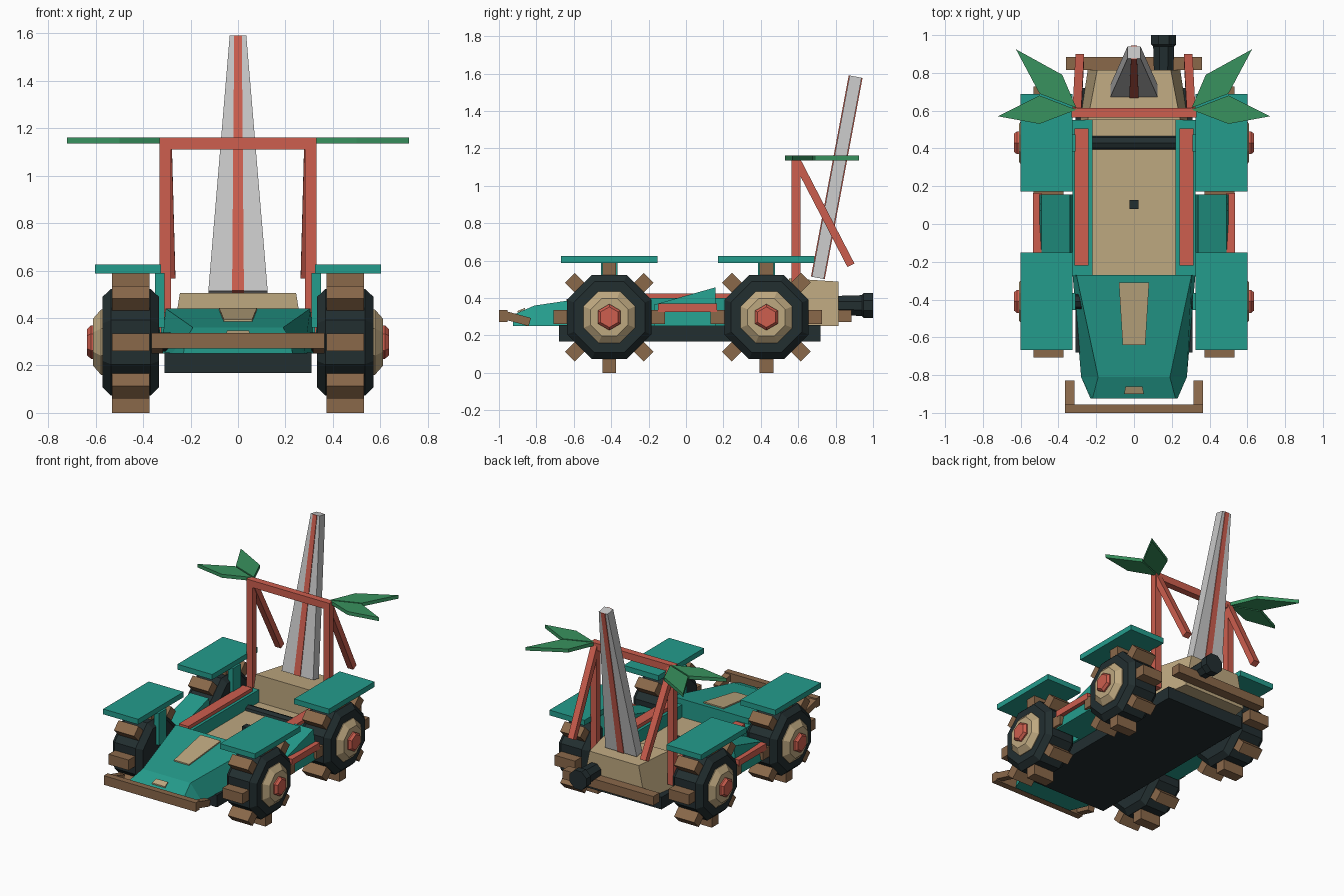
import bpy, bmesh, math
from mathutils import Vector, Matrix

if "Cube" in bpy.data.objects:
    bpy.data.objects.remove(bpy.data.objects["Cube"])


def material(name, rgb):
    lin = [((c / 255 + 0.055) / 1.055) ** 2.4 for c in rgb] + [1]
    m = bpy.data.materials.new(name)
    m.use_nodes = True
    m.diffuse_color = lin
    m.node_tree.nodes["Principled BSDF"].inputs["Base Color"].default_value = lin
    return m


TEAL = material("teal", (36, 156, 140))
RED = material("coral red", (205, 94, 78))
TAN = material("tan", (190, 168, 128))
BROWN = material("brown", (138, 104, 74))
BLACK = material("charcoal", (34, 46, 48))
GREY = material("light grey", (200, 200, 200))
GREEN = material("leaf green", (56, 146, 94))


def finish(name, bm, mat):
    bmesh.ops.recalc_face_normals(bm, faces=bm.faces)
    mesh = bpy.data.meshes.new(name)
    bm.to_mesh(mesh)
    bm.free()
    mesh.materials.append(mat)
    ob = bpy.data.objects.new(name, mesh)
    bpy.context.collection.objects.link(ob)
    return ob


def loft(name, rings, mat):
    """Skin a list of equal-length point rings and cap both ends."""
    bm = bmesh.new()
    rows = [[bm.verts.new(p) for p in ring] for ring in rings]
    n = len(rows[0])
    for a, b in zip(rows, rows[1:]):
        for i in range(n):
            j = (i + 1) % n
            bm.faces.new((a[i], a[j], b[j], b[i]))
    bm.faces.new(rows[0])
    bm.faces.new(rows[-1])
    return finish(name, bm, mat)


def box(name, x, y, z, mat):
    ring = lambda h: [(x[0], y[0], h), (x[1], y[0], h), (x[1], y[1], h), (x[0], y[1], h)]
    return loft(name, [ring(z[0]), ring(z[1])], mat)


def beam(name, a, b, w, h, mat):
    """Rectangular bar between two points, w wide across x."""
    a, b = Vector(a), Vector(b)
    up = (b - a).normalized().cross(Vector((1, 0, 0)))
    ring = lambda p: [p + Vector((sx * w / 2, 0, 0)) + up * sy * h / 2
                      for sx, sy in ((-1, -1), (1, -1), (1, 1), (-1, 1))]
    return loft(name, [ring(a), ring(b)], mat)


def hull_section(y, low, z0, top, z1):
    return [(-low, y, z0), (low, y, z0), (top, y, z1), (-top, y, z1)]


def turned(name, profile, sides, centre, mat, turn=0.0, axis="X"):
    """Faceted solid of (offset, radius) steps along an axis."""
    rings = []
    for d, r in profile:
        ring = []
        for i in range(sides):
            t = math.tau * i / sides + turn
            c, s = r * math.cos(t), r * math.sin(t)
            off = (d, c, s) if axis == "X" else (c, d, s)
            ring.append(Vector(centre) + Vector(off))
        rings.append(ring)
    return loft(name, rings, mat)


# Wheels: octagonal tyre, hub, hex cap and eight tread blocks
EIGHTH = math.pi / 8
FLAT = 1 / math.cos(EIGHTH)
for side, s in (("left", 1), ("right", -1)):
    for end, y in (("front", -0.41), ("rear", 0.43)):
        tag = f"{end}_{side}"
        c = (s * 0.452, y, 0.298)
        steps = lambda pts: [(s * d, r * FLAT) for d, r in pts]
        turned("tyre_" + tag, steps([(-0.12, 0.19), (-0.083, 0.225), (0.083, 0.225), (0.12, 0.19)]),
               8, c, BLACK, EIGHTH)
        turned("hub_" + tag, steps([(0.1, 0.138), (0.125, 0.138), (0.158, 0.1)]), 8, c, TAN, EIGHTH)
        turned("hub_cap_" + tag, [(s * 0.14, 0.07), (s * 0.168, 0.07), (s * 0.184, 0.055)],
               6, c, RED, math.pi / 2)
        bm = bmesh.new()
        for i in range(8):
            m = (Matrix.Translation(c) @ Matrix.Rotation(i * math.tau / 8, 4, "X")
                 @ Matrix.Translation((0, 0, 0.256)) @ Matrix.Diagonal((0.16, 0.074, 0.084, 1)))
            bmesh.ops.create_cube(bm, size=1, matrix=m)
        finish("treads_" + tag, bm, BROWN)

        # Fender plate on a short bracket
        box("fender_" + tag, (s * 0.325, s * 0.602), (y - 0.258, y + 0.258), (0.587, 0.625), TEAL)
        box("fender_bracket_" + tag, (s * 0.31, s * 0.35), (y - 0.045, y + 0.045), (0.36, 0.59), TEAL)
for end, y in (("front", -0.41), ("rear", 0.43)):
    turned(end + "_axle", [(-0.36, 0.04), (0.36, 0.04)], 8, (0, y, 0.298), BLACK)

# Chassis, cockpit floor and rear engine block
box("chassis", (-0.31, 0.31), (-0.68, 0.72), (0.168, 0.255), BLACK)
box("cockpit_floor", (-0.24, 0.24), (-0.28, 0.58), (0.25, 0.31), TAN)
box("gear_lever", (-0.024, 0.024), (0.08, 0.128), (0.3, 0.37), BLACK)
loft("engine_block", [hull_section(0.55, 0.285, 0.25, 0.245, 0.505),
                      hull_section(0.815, 0.245, 0.25, 0.195, 0.488)], TAN)

# Nose with inset-looking hood plates
loft("nose", [hull_section(-0.925, 0.23, 0.25, 0.22, 0.31),
              hull_section(-0.81, 0.28, 0.25, 0.19, 0.36),
              hull_section(-0.27, 0.325, 0.25, 0.305, 0.44)], TEAL)


def hood_plate(name, y0, z0, w0, y1, z1, w1):
    lower = [(-w0, y0, z0), (w0, y0, z0), (w1, y1, z1), (-w1, y1, z1)]
    loft(name, [lower, [(x, y, z + 0.009) for x, y, z in lower]], TAN)


hood_plate("hood_plate", -0.64, 0.385, 0.06, -0.31, 0.434, 0.08)
hood_plate("nose_badge_plate", -0.9, 0.322, 0.052, -0.86, 0.339, 0.045)

# Front bumper, rear bumper and exhaust
box("front_bumper", (-0.365, 0.365), (-1.0, -0.955), (0.272, 0.337), BROWN)
box("rear_bumper", (-0.36, 0.36), (0.815, 0.885), (0.272, 0.337), BROWN)
turned("exhaust", [(-0.22, 0.055), (-0.06, 0.06), (-0.05, 0.072), (0, 0.072)], 8, (0.157, 1.0, 0.36),
       BLACK, EIGHTH, "Y")

for side, s in (("left", 1), ("right", -1)):
    beam("bumper_arm_" + side, (s * 0.34, -0.975, 0.31), (s * 0.34, -0.835, 0.272), 0.048, 0.045, BROWN)

    # Cockpit wall with its coloured rail
    box("cockpit_wall_" + side, (s * 0.22, s * 0.325), (-0.275, 0.55), (0.25, 0.4), TEAL)
    box("cockpit_rail_" + side, (s * 0.24, s * 0.316), (-0.22, 0.505), (0.395, 0.425), RED)

    # Wedge side pod with step bar
    pod = lambda y, top: [(s * 0.32, y, 0.25), (s * 0.515, y, 0.25), (s * 0.49, y, top), (s * 0.34, y, top)]
    loft("side_pod_" + side, [pod(-0.17, 0.365), pod(0.157, 0.457)], TEAL)
    box("step_bar_" + side, (s * 0.49, s * 0.535), (-0.15, 0.165), (0.325, 0.37), RED)

    # Roll frame post and rear brace
    box("frame_post_" + side, (s * 0.282, s * 0.33), (0.565, 0.613), (0.3, 1.158), RED)
    beam("frame_brace_" + side, (s * 0.302, 0.592, 1.135), (s * 0.287, 0.882, 0.575), 0.046, 0.042, RED)

    # Leaf pair at the frame corner
    leaves = {"long": [(0.305, 0.615), (0.38, 0.79), (0.625, 0.925), (0.5, 0.69)],
              "wide": [(0.305, 0.605), (0.5, 0.68), (0.72, 0.57), (0.5, 0.53)]}
    for kind, outline in leaves.items():
        loft(f"{kind}_leaf_{side}", [[(s * x, y, z) for x, y in outline] for z in (1.136, 1.161)], GREEN)
box("frame_top_bar", (-0.33, 0.33), (0.565, 0.613), (1.11, 1.16), RED)


# Tapered leaning mast with a stripe down front and back
def mast(name, low, top, depth, mat):
    rings = []
    for y, z, w in ((0.705, 0.508, low), (0.907, 1.584, top)):
        dz = 0.187 * depth
        rings.append([(-w, y - depth, z + dz), (w, y - depth, z + dz),
                      (w, y + depth, z - dz), (-w, y + depth, z - dz)])
    return loft(name, rings, mat)


mast("mast", 0.125, 0.035, 0.032, GREY)
mast("mast_stripe", 0.025, 0.016, 0.037, RED)
